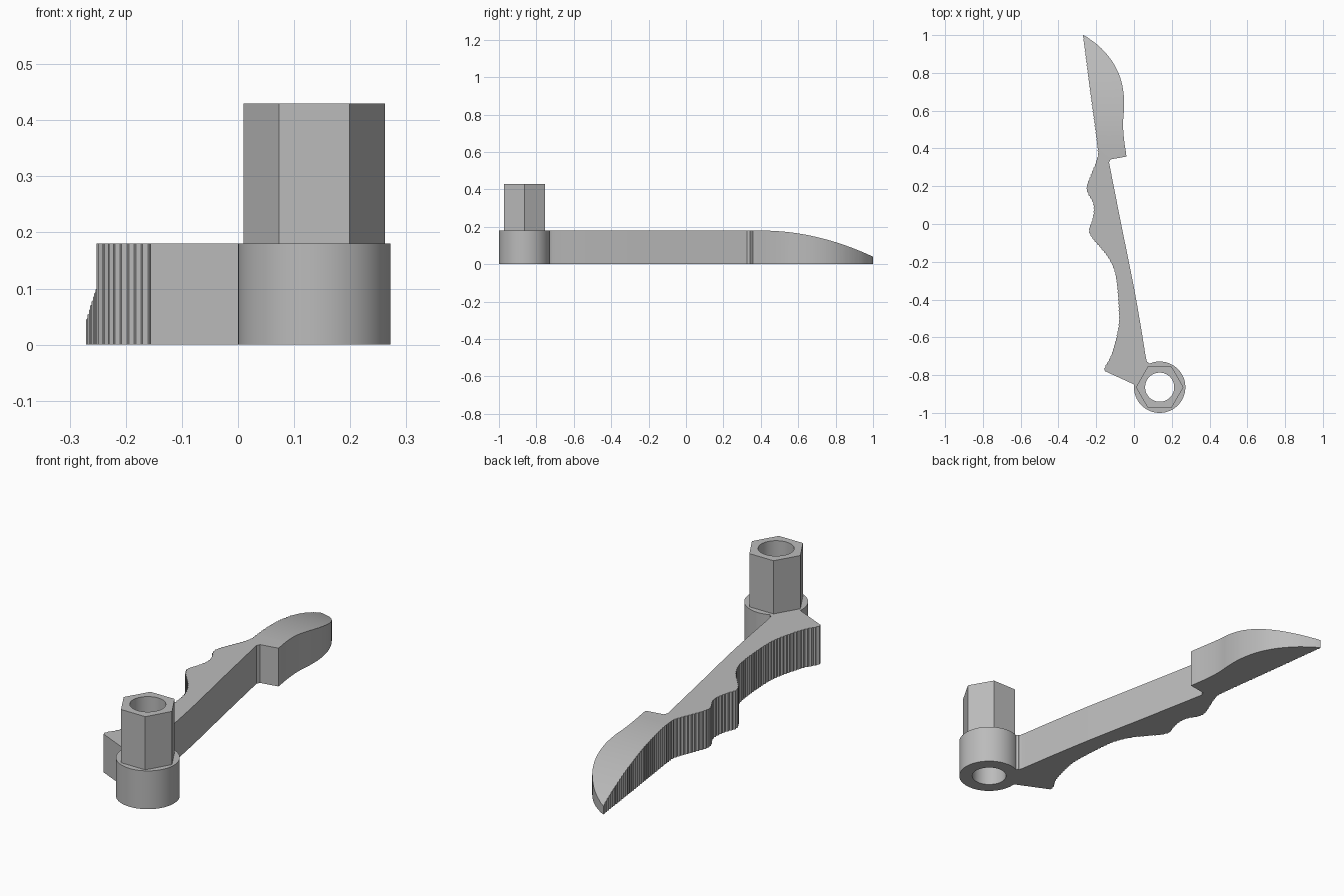
import bpy, bmesh, math
from mathutils import Vector

if "Cube" in bpy.data.objects:
    bpy.data.objects.remove(bpy.data.objects["Cube"])

H = 0.18                      # lever thickness
CX, CY = 0.136, -0.864        # pivot centre
HOLE = 0.077

steel = bpy.data.materials.new("grey_metal")
steel.diffuse_color = (0.50, 0.50, 0.50, 1)
steel.use_nodes = True
steel.node_tree.nodes["Principled BSDF"].inputs["Base Color"].default_value = steel.diffuse_color


def finish(bm, name, angle=30):
    bmesh.ops.recalc_face_normals(bm, faces=bm.faces)
    mesh = bpy.data.meshes.new(name)
    bm.to_mesh(mesh)
    bm.free()
    mesh.materials.append(steel)
    ob = bpy.data.objects.new(name, mesh)
    bpy.context.collection.objects.link(ob)
    bpy.ops.object.select_all(action='DESELECT')
    ob.select_set(True)
    bpy.context.view_layer.objects.active = ob
    bpy.ops.object.shade_smooth_by_angle(angle=math.radians(angle))
    return ob


def smooth(pts, n=6):
    """Catmull-Rom curve through the points."""
    p = [Vector(q) for q in pts]
    p = [2 * p[0] - p[1]] + p + [2 * p[-1] - p[-2]]
    out = []
    for a, b, c, d in zip(p, p[1:], p[2:], p[3:]):
        for i in range(n):
            t = i / n
            out.append(0.5 * (2 * b + (c - a) * t + (2 * a - 5 * b + 4 * c - d) * t * t
                              + (3 * b - a - 3 * c + d) * t ** 3))
    return out + [p[-2]]


def serrate(pts, step=0.0095, depth=0.004):
    """Resample a path evenly and push every other point sideways."""
    out, left = [pts[0]], step
    for a, b in zip(pts, pts[1:]):
        seg, pos = (b - a).length, 0.0
        d = (b - a).normalized()
        while seg - pos >= left:
            pos += left
            left = step
            side = Vector((d.y, -d.x)) * (depth * (len(out) % 2 - 0.5))
            out.append(a + d * pos + side)
        left -= seg - pos
    return out + [pts[-1]]


# Lever outline: serrated grip edge, pivot end, straight back, curved blade
grip = smooth([(-0.27, 1.0), (-0.229, 0.68), (-0.192, 0.40), (-0.197, 0.34), (-0.222, 0.275),
               (-0.249, 0.20), (-0.243, 0.16), (-0.218, 0.116), (-0.212, 0.07), (-0.222, 0.015),
               (-0.238, -0.032), (-0.222, -0.072), (-0.18, -0.122), (-0.138, -0.175),
               (-0.106, -0.238), (-0.09, -0.317), (-0.08, -0.45), (-0.08, -0.53),
               (-0.095, -0.61), (-0.122, -0.70), (-0.153, -0.756), (-0.156, -0.778)])
pivot_end = [Vector(p) for p in [(0.008, -0.853), (0.083, -0.744)]]
back = smooth([(0.074, -0.73), (0.064, -0.712), (0.034, -0.53), (-0.004, -0.317),
               (-0.068, 0.0), (-0.132, 0.325)], 4)
blade = smooth([(-0.124, 0.342), (-0.04, 0.357)], 1) + smooth(
    [(-0.042, 0.375), (-0.053, 0.45), (-0.058, 0.53), (-0.053, 0.61), (-0.055, 0.69),
     (-0.074, 0.778), (-0.116, 0.862), (-0.18, 0.937), (-0.249, 0.99)])
outline = serrate(grip) + pivot_end + back + blade

bm = bmesh.new()
face = bm.faces.new([bm.verts.new((p.x, p.y, 0)) for p in outline])
ext = bmesh.ops.extrude_face_region(bm, geom=[face])["geom"]
bmesh.ops.translate(bm, vec=(0, 0, H), verts=[v for v in ext if isinstance(v, bmesh.types.BMVert)])
bmesh.ops.triangulate(bm, faces=[f for f in bm.faces if len(f.verts) > 4])
# Slice the blade end so its top can curve down to the tip
for i in range(24):
    bmesh.ops.bisect_plane(bm, geom=bm.verts[:] + bm.edges[:] + bm.faces[:], dist=1e-6,
                           plane_co=(0, 0.4 + i * 0.025, 0), plane_no=(0, 1, 0))
for v in bm.verts:
    if v.co.z > H / 2 and v.co.y > 0.4:
        v.co.z = H - 0.14 * ((v.co.y - 0.4) / 0.6) ** 2
finish(bm, "lever")


def tube(name, outer, z0, z1, n=96):
    """Tube with a round bore; outer(angle) gives the outside radius."""
    bm = bmesh.new()
    loops = []
    for i in range(n):
        a = 2 * math.pi * i / n
        loops.append([bm.verts.new((CX + r * math.cos(a), CY + r * math.sin(a), z))
                      for r, z in ((outer(a), z0), (outer(a), z1), (HOLE, z1), (HOLE, z0))])
    for i in range(n):
        p, q = loops[i], loops[(i + 1) % n]
        for k in range(4):
            m = (k + 1) % 4
            bm.faces.new((p[k], q[k], q[m], p[m]))
    finish(bm, name)


# Round pivot collar and hexagonal post above it
tube("pivot_collar", lambda a: 0.136, 0, H)
tube("hex_post", lambda a: 0.109 / math.cos(a % (math.pi / 3) - math.pi / 6), H, 0.43)
